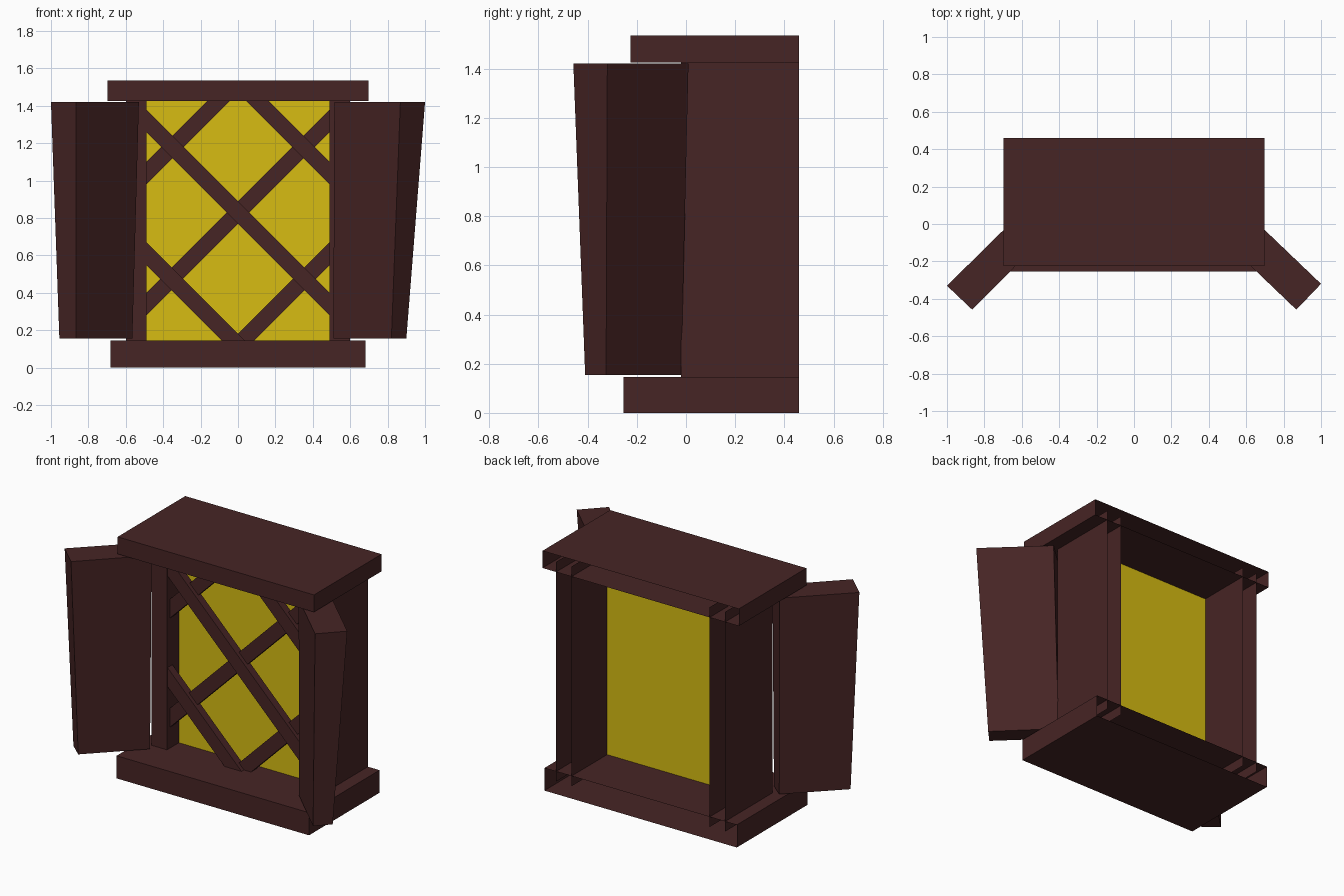
import bpy, bmesh
from mathutils import Vector, Matrix
from math import radians

if "Cube" in bpy.data.objects:
    bpy.data.objects.remove(bpy.data.objects["Cube"])


def material(name, rgb):
    m = bpy.data.materials.new(name)
    m.diffuse_color = (*rgb, 1)
    m.use_nodes = True
    m.node_tree.nodes["Principled BSDF"].inputs["Base Color"].default_value = m.diffuse_color
    return m


WOOD = material("dark_wood", (0.062, 0.0178, 0.018))
GLASS = material("yellow_glass", (0.68, 0.505, 0.006))


def finish(name, bm, mat):
    mesh = bpy.data.meshes.new(name)
    bm.to_mesh(mesh)
    bm.free()
    mesh.materials.append(mat)
    ob = bpy.data.objects.new(name, mesh)
    bpy.context.collection.objects.link(ob)
    return ob


def box_bm(lo, hi):
    lo, hi = Vector(lo), Vector(hi)
    bm = bmesh.new()
    bmesh.ops.create_cube(bm, size=1)
    bmesh.ops.scale(bm, vec=hi - lo, verts=bm.verts)
    bmesh.ops.translate(bm, vec=(lo + hi) / 2, verts=bm.verts)
    bm.normal_update()
    return bm


def open_box(name, lo, hi, caps=True):
    """Box without its wall-side face, optionally without end caps."""
    bm = box_bm(lo, hi)
    gone = [f for f in bm.faces
            if f.normal.y > 0.9 or (not caps and abs(f.normal.z) > 0.9)]
    bmesh.ops.delete(bm, geom=gone, context='FACES')
    return finish(name, bm, WOOD)


Z0, Z1, XI, BACK = 0.145, 1.425, 0.49, 0.46

# Sill and lintel, open towards the wall
open_box("sill", (-0.683, -0.255, 0), (0.683, BACK, Z0))
open_box("lintel", (-0.697, -0.225, Z1), (0.697, BACK, 1.535))

# Side posts, running into the sill and lintel
open_box("left_post", (-0.6, -0.02, 0.08), (-XI, BACK, 1.49), caps=False)
open_box("right_post", (XI, -0.02, 0.08), (0.6, BACK, 1.49), caps=False)

# Window pane
bm = bmesh.new()
bm.faces.new([bm.verts.new(p) for p in (
    (-XI, 0.1, Z0), (XI, 0.1, Z0), (XI, 0.1, Z1), (-XI, 0.1, Z1))])
finish("window_pane", bm, GLASS)


# Diagonal lattice bars, trimmed to the opening
def lattice_bar(name, cx, cz, slope, y0, y1):
    bm = box_bm((-1.2, y0, -0.043), (1.2, y1, 0.043))
    bm.transform(Matrix.Translation((cx, 0, cz)) @
                 Matrix.Rotation(radians(-45 * slope), 4, 'Y'))
    for co, no in (((XI + 0.005, 0, 0), (1, 0, 0)), ((-XI - 0.005, 0, 0), (-1, 0, 0)),
                   ((0, 0, Z1), (0, 0, 1)), ((0, 0, Z0), (0, 0, -1))):
        bmesh.ops.bisect_plane(bm, geom=bm.verts[:] + bm.edges[:] + bm.faces[:],
                               plane_co=co, plane_no=no, clear_outer=True)
        bmesh.ops.holes_fill(bm, edges=[e for e in bm.edges if e.is_boundary])
    bmesh.ops.recalc_face_normals(bm, faces=bm.faces)
    finish(name, bm, WOOD)


for slope, y0, y1 in ((-1, -0.015, 0.035), (1, 0.01, 0.055)):
    label = "falling" if slope < 0 else "rising"
    lattice_bar(f"{label}_bar_middle", 0, 0.83, slope, y0, y1)
    lattice_bar(f"{label}_bar_upper", -0.35 * slope, 1.18, slope, y0, y1)
    lattice_bar(f"{label}_bar_lower", 0.355 * slope, 0.475, slope, y0, y1)


# Open shutters, wonky tapered slabs: plan outline at bottom and top
def shutter(name, bottom, top):
    bm = bmesh.new()
    lower = [bm.verts.new((x, y, 0.155)) for x, y in bottom]
    upper = [bm.verts.new((x, y, 1.42)) for x, y in top]
    bm.faces.new(lower)
    bm.faces.new(upper)
    for i in range(4):
        j = (i + 1) % 4
        bm.faces.new((lower[i], lower[j], upper[j], upper[i]))
    bmesh.ops.recalc_face_normals(bm, faces=bm.faces)
    finish(name, bm, WOOD)


shutter("right_shutter",
        [(0.82, -0.41), (0.9, -0.325), (0.59, -0.02), (0.51, -0.11)],
        [(0.868, -0.458), (1.0, -0.32), (0.655, 0.01), (0.515, -0.12)])
shutter("left_shutter",
        [(-0.865, -0.385), (-0.955, -0.305), (-0.655, -0.01), (-0.565, -0.085)],
        [(-0.865, -0.458), (-1.0, -0.33), (-0.665, 0.0), (-0.53, -0.12)])
